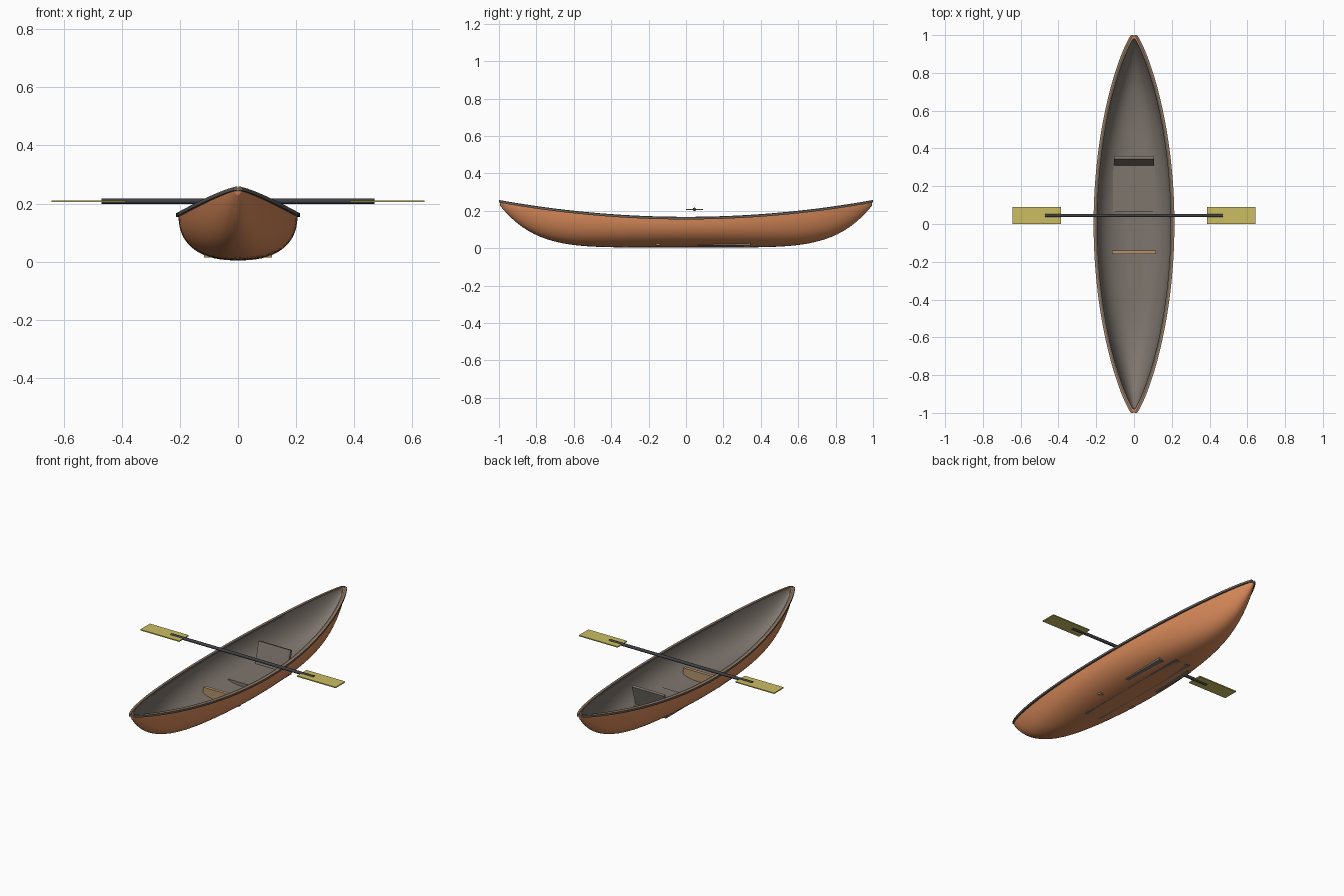
import bpy, bmesh, math
from mathutils import Matrix

if "Cube" in bpy.data.objects:
    bpy.data.objects.remove(bpy.data.objects["Cube"])


def material(name, r, g, b):
    m = bpy.data.materials.new(name)
    m.diffuse_color = (r, g, b, 1)
    m.use_nodes = True
    m.node_tree.nodes["Principled BSDF"].inputs["Base Color"].default_value = m.diffuse_color
    return m


ORANGE = material("orange hull", 0.68, 0.25, 0.10)
GREY = material("warm grey lining", 0.21, 0.18, 0.155)
TRIM = material("dark grey trim", 0.13, 0.115, 0.10)
BROWN = material("brown rim", 0.32, 0.20, 0.12)
TAN = material("tan wood", 0.45, 0.29, 0.15)
SHAFT = material("charcoal", 0.05, 0.052, 0.058)
YELLOW = material("olive yellow", 0.60, 0.51, 0.12)


def finish(name, bm, mats, angle=None):
    bmesh.ops.recalc_face_normals(bm, faces=bm.faces)
    me = bpy.data.meshes.new(name)
    bm.to_mesh(me)
    bm.free()
    ob = bpy.data.objects.new(name, me)
    bpy.context.collection.objects.link(ob)
    for m in mats:
        me.materials.append(m)
    if angle:
        bpy.ops.object.select_all(action='DESELECT')
        ob.select_set(True)
        bpy.context.view_layer.objects.active = ob
        bpy.ops.object.shade_smooth_by_angle(angle=math.radians(angle))
    return ob


def box(name, center, size, mat, tilt=0):
    bm = bmesh.new()
    mtx = (Matrix.Translation(center) @ Matrix.Rotation(tilt, 4, 'X')
           @ Matrix.Diagonal((*size, 1)))
    bmesh.ops.create_cube(bm, size=1, matrix=mtx)
    return finish(name, bm, [mat])


# Hull lines as functions of the position along the boat
def beam(t):
    return 0.012 + 0.193 * max(0, 1 - t * t) ** 0.85


def sheer(t):
    return 0.163 + 0.09 * t * t


def keel(t):
    return 0.004 + 0.225 * abs(t) ** 5.6


STATIONS = [math.sin(math.pi / 2 * (i / 28 - 1)) for i in range(57)]
SIDES = 28


def section(bm, t, inset, stretch):
    """One rounded cross-section from rim to rim."""
    b, top = beam(t) - inset, sheer(t)
    depth = top - keel(t) - inset
    e = 2 / (2.4 - 0.6 * t ** 4)
    ring = []
    for j in range(SIDES + 1):
        a = math.pi * j / SIDES
        c, s = math.cos(a), max(0, math.sin(a))
        x = math.copysign(b * abs(c) ** e, c)
        ring.append(bm.verts.new((x, t * stretch, top - depth * s ** e)))
    return ring


# Hull shell: orange outside, grey lining
bm = bmesh.new()
outer = [section(bm, t, 0, 0.995) for t in STATIONS]
inner = [section(bm, t, 0.008, 0.98) for t in STATIONS]
for rings, mi in ((outer, 0), (inner, 1)):
    for r, q in zip(rings, rings[1:]):
        for j in range(SIDES):
            bm.faces.new((r[j], r[j + 1], q[j + 1], q[j])).material_index = mi
    for r in (rings[0], rings[-1]):
        bm.faces.new(r).material_index = mi
for i in range(len(STATIONS) - 1):
    for j in (0, SIDES):
        bm.faces.new((outer[i][j], outer[i + 1][j], inner[i + 1][j], inner[i][j]))
for i in (0, -1):
    bm.faces.new((outer[i][0], outer[i][SIDES], inner[i][SIDES], inner[i][0]))
finish("hull", bm, [ORANGE, GREY], 50)

# Gunwale strip along the rim, mirrored to the other side
bm = bmesh.new()
rings = []
for t in STATIONS:
    b, z = beam(t), sheer(t)
    x0, x1 = max(0.0, b - 0.011), b + 0.009 * (1 - 0.6 * t ** 8)
    rings.append([bm.verts.new((x, t, zz)) for x, zz in
                  ((x0, z - 0.009), (x1, z - 0.009), (x1, z + 0.003),
                   ((x0 + x1) / 2, z + 0.005), (x0, z + 0.005))])
for r, q in zip(rings, rings[1:]):
    for j in range(5):
        k = (j + 1) % 5
        f = bm.faces.new((r[j], r[k], q[k], q[j]))
        f.material_index = 1 if j == 2 else 0
bm.faces.new(rings[0])
bm.faces.new(rings[-1])
gunwale = finish("gunwale", bm, [TRIM, BROWN], 30)
gunwale.modifiers.new("other side", 'MIRROR')

# Inside fittings
box("floor_board", (0, 0.03, 0.010), (0.10, 0.76, 0.008), GREY)
box("seat", (0, 0.205, 0.024), (0.22, 0.28, 0.020), GREY)
box("backrest", (0, 0.333, 0.088), (0.21, 0.015, 0.135), GREY, -0.28)
box("foot_brace", (0, -0.15, 0.042), (0.235, 0.02, 0.055), TAN)

# Double-ended paddle resting across the boat
bm = bmesh.new()
mtx = Matrix.Translation((0, 0.045, 0.208)) @ Matrix.Rotation(math.pi / 2, 4, 'Y')
bmesh.ops.create_cone(bm, cap_ends=True, segments=12, radius1=0.009,
                      radius2=0.009, depth=0.94, matrix=mtx)
finish("paddle_shaft", bm, [SHAFT], 40)
for side, name in ((-1, "left"), (1, "right")):
    box("paddle_blade_" + name, (side * 0.515, 0.045, 0.208),
        (0.255, 0.09, 0.006), YELLOW)
